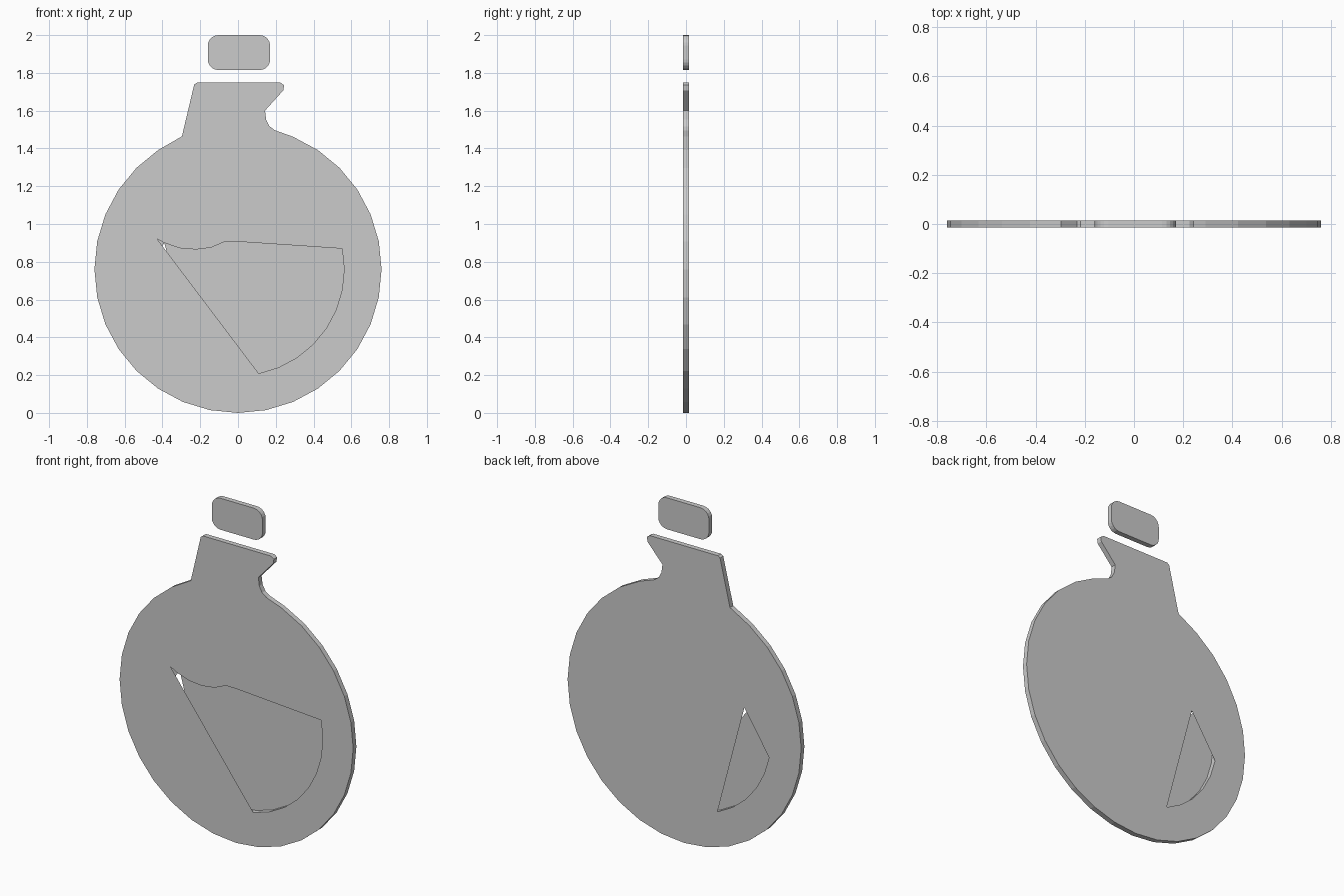
import bpy
import bmesh
from math import cos, sin, pi
from mathutils import Vector

if "Cube" in bpy.data.objects:
    bpy.data.objects.remove(bpy.data.objects["Cube"], do_unlink=True)

HALF = 0.015          # half the plate thickness
CENTRE = 0.76         # height of the round body's centre

grey = bpy.data.materials.new("light_grey")
grey.use_nodes = True
grey.diffuse_color = (0.6, 0.6, 0.6, 1)
grey.node_tree.nodes["Principled BSDF"].inputs["Base Color"].default_value = (0.6, 0.6, 0.6, 1)


def arc(radius, first, last, x=0, z=CENTRE, steps=32):
    """Points on a circle, counter-clockwise, from step first to step last."""
    return [(x + radius * cos(2 * pi * i / steps), z + radius * sin(2 * pi * i / steps))
            for i in range(first, last + 1)]


def add_wall(bm, loop, inward=False):
    """Side faces that join the front and back of a closed outline."""
    front = [bm.verts.new((x, -HALF, z)) for x, z in loop]
    back = [bm.verts.new((x, HALF, z)) for x, z in loop]
    for i in range(len(loop)):
        a, b = i - 1, i
        quad = [front[a], back[a], back[b], front[b]]
        face = bm.faces.new(quad)
        face.normal_update()
        edge = Vector((loop[b][0] - loop[a][0], 0, loop[b][1] - loop[a][1]))
        outside = Vector((edge.z, 0, -edge.x))
        if (face.normal.dot(outside) > 0) == inward:
            face.normal_flip()


def add_cap(bm, y, loops):
    """Flat face at depth y, bounded by the first loop, with the others as holes."""
    edges = []
    for loop in loops:
        verts = [bm.verts.new((x, y, z)) for x, z in loop]
        edges += [bm.edges.new((verts[i - 1], verts[i])) for i in range(len(verts))]
    made = bmesh.ops.triangle_fill(bm, edges=edges, use_beauty=True, normal=(0, y, 0))
    for face in made["geom"]:
        if isinstance(face, bmesh.types.BMFace):
            face.normal_update()
            if face.normal.y * y < 0:
                face.normal_flip()


def add_plate(name, outline, front_holes=(), back_holes=(), pocket=None):
    bm = bmesh.new()
    add_wall(bm, outline)
    if pocket:
        add_wall(bm, pocket, inward=True)
    add_cap(bm, -HALF, [outline, *front_holes])
    add_cap(bm, HALF, [outline, *back_holes])
    bmesh.ops.remove_doubles(bm, verts=bm.verts[:], dist=0.0005)
    mesh = bpy.data.meshes.new(name)
    bm.to_mesh(mesh)
    bm.free()
    mesh.materials.append(grey)
    obj = bpy.data.objects.new(name, mesh)
    bpy.context.collection.objects.link(obj)


# Flask body: round belly, curved right throat, lip and slanted left neck
neck = [(0.196, 1.496), (0.167, 1.517), (0.149, 1.552), (0.143, 1.6),
        (0.24, 1.708), (0.244, 1.735), (0.225, 1.748),
        (-0.218, 1.748), (-0.232, 1.738), (-0.297, 1.464)]
body = arc(0.76, 11, 38) + neck

# Liquid pocket: wavy surface above a round bottom
wave = [(-0.005, 0.907), (-0.069, 0.907), (-0.143, 0.875), (-0.223, 0.865),
        (-0.308, 0.872), (-0.39, 0.9), (-0.43, 0.923)]
front_opening = arc(0.562, 25, 33) + wave
back_opening = arc(0.562, 17, 22) + [wave[5]]
pocket = arc(0.562, 15, 33) + wave + [(-0.5, 0.93)]
add_plate("flask_body", body, [front_opening], [back_opening], pocket)

# Stopper: rounded rectangle floating above the neck
ROUND = 0.056
corners = [(0.114, 1.944), (-0.104, 1.944), (-0.104, 1.871), (0.114, 1.871)]
stopper = []
for i, (x, z) in enumerate(corners):
    stopper += arc(ROUND, i * 5, i * 5 + 5, x, z, steps=20)
add_plate("stopper", stopper)
